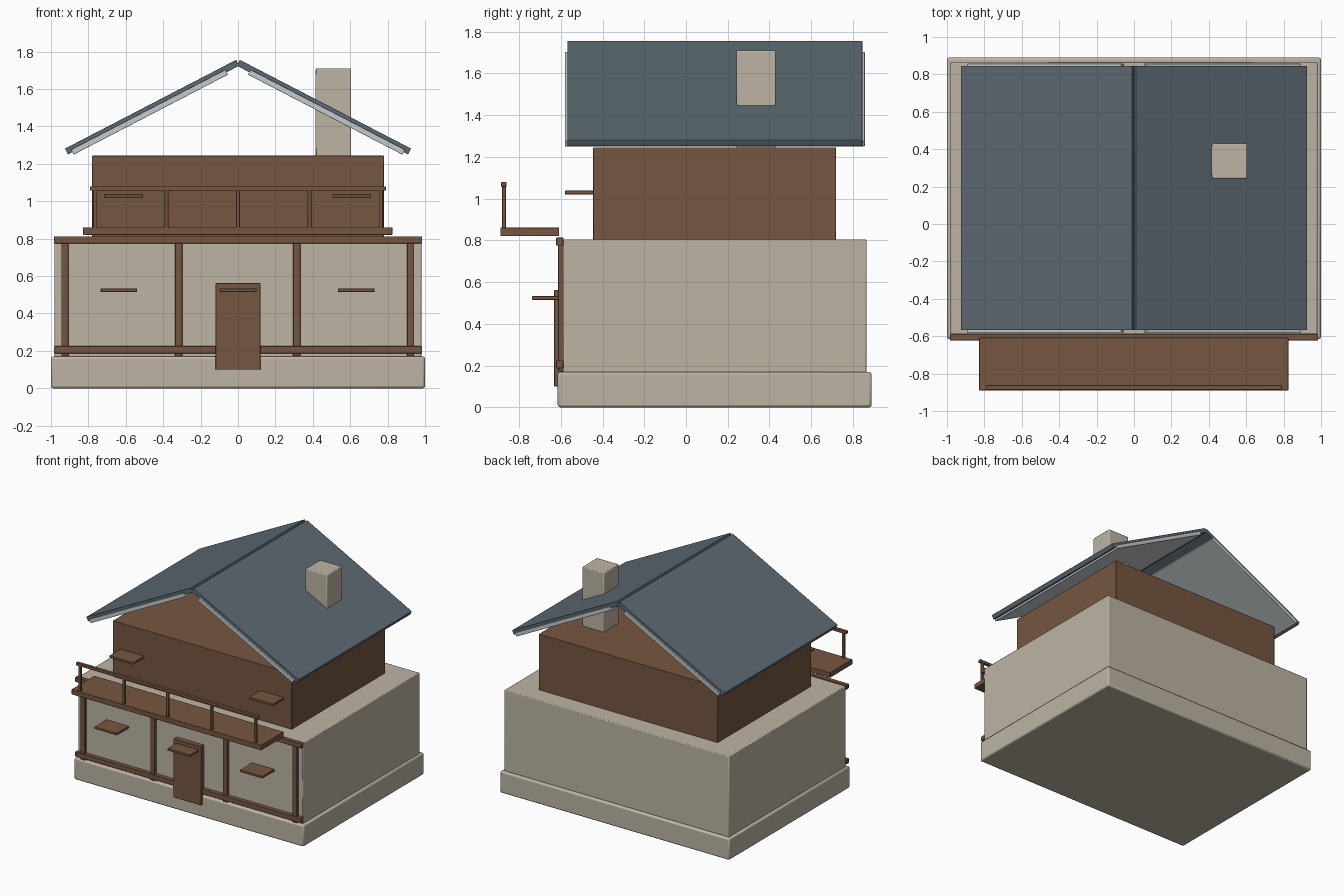
import bpy
import math

old = bpy.data.objects.get("Cube")
if old:
    bpy.data.objects.remove(old, do_unlink=True)


def material(name, colour):
    m = bpy.data.materials.new(name)
    m.use_nodes = True
    m.diffuse_color = (*colour, 1)
    bsdf = next(n for n in m.node_tree.nodes if n.type == 'BSDF_PRINCIPLED')
    bsdf.inputs["Base Color"].default_value = (*colour, 1)
    return m


plaster = material("plaster beige", (0.51, 0.46, 0.37))
timber = material("timber brown", (0.18, 0.093, 0.052))
slate = material("slate blue", (0.11, 0.142, 0.168))
trim = material("pale grey trim", (0.56, 0.59, 0.61))


def box(name, x, y, z, mat, bevel=0.003):
    """Box spanning three (low, high) ranges, with softened edges."""
    spans = (x, y, z)
    centre = [(a + b) / 2 for a, b in spans]
    bpy.ops.mesh.primitive_cube_add(size=1, location=centre)
    ob = bpy.context.object
    ob.name = name
    ob.scale = [b - a for a, b in spans]
    bpy.ops.object.transform_apply(location=False, rotation=False, scale=True)
    ob.data.materials.append(mat)
    mod = ob.modifiers.new("soft edges", 'BEVEL')
    mod.width = bevel
    mod.segments = 2
    bpy.ops.object.shade_smooth_by_angle(angle=math.radians(30))
    return ob


# Main masses
box("foundation", (-1, 1), (-0.615, 0.89), (0, 0.17), plaster, 0.012)
box("ground_floor", (-0.98, 0.98), (-0.59, 0.865), (0.165, 0.805), plaster, 0.006)
box("upper_floor", (-0.78, 0.78), (-0.445, 0.72), (0.80, 1.245), timber, 0.004)
box("chimney", (0.415, 0.605), (0.243, 0.43), (1.24, 1.71), plaster, 0.006)

# Timber frame on the front wall
for name, low in (("lower_beam", 0.187), ("upper_beam", 0.775)):
    box(name, (-0.985, 0.985), (-0.622, -0.588), (low, low + 0.038), timber)
for x in (-0.926, -0.317, 0.314, 0.923):
    box("frame_post", (x - 0.019, x + 0.019), (-0.613, -0.585), (0.172, 0.80), timber)

# Door and the ledges above the openings
box("door", (-0.12, 0.12), (-0.632, -0.59), (0.10, 0.562), timber)
for x in (-0.637, 0, 0.632):
    box("lower_ledge", (x - 0.098, x + 0.098), (-0.738, -0.585), (0.515, 0.533), timber)
for x in (-0.612, 0.608):
    box("upper_ledge", (x - 0.104, x + 0.104), (-0.58, -0.44), (1.02, 1.038), timber)

# Balcony
box("balcony_floor", (-0.828, 0.825), (-0.89, -0.608), (0.82, 0.861), timber)
box("balcony_rail", (-0.792, 0.79), (-0.886, -0.861), (1.057, 1.08), timber)
for i in range(-2, 3):
    x = i * 0.382
    box("balcony_post", (x - 0.01, x + 0.01), (-0.881, -0.863), (0.855, 1.06), timber, 0.002)

# Roof: two sloping slabs with lining sheets, hung from the ridge
pitch = math.radians(27.4)
for side, label in ((1, "left"), (-1, "right")):
    for part, run, depth, y, mat in (
            ("roof_slab", (0, 1.031), (0, 0.035), (-0.568, 0.845), slate),
            ("roof_lining", (0.075, 1.005), (0.02, 0.05), (-0.58, 0.857), trim)):
        s, d = sum(run) / 2, sum(depth) / 2
        half = (run[1] - run[0]) / 2
        ob = box(f"{label}_{part}", (-half, half), y, (-depth[1] / 2 + depth[0] / 2,
                 depth[1] / 2 - depth[0] / 2), mat, 0.002)
        ob.location.x = side * (0.01 + s * math.cos(pitch) - d * math.sin(pitch))
        ob.location.z = 1.756 - s * math.sin(pitch) - d * math.cos(pitch)
        ob.rotation_euler.y = side * pitch
